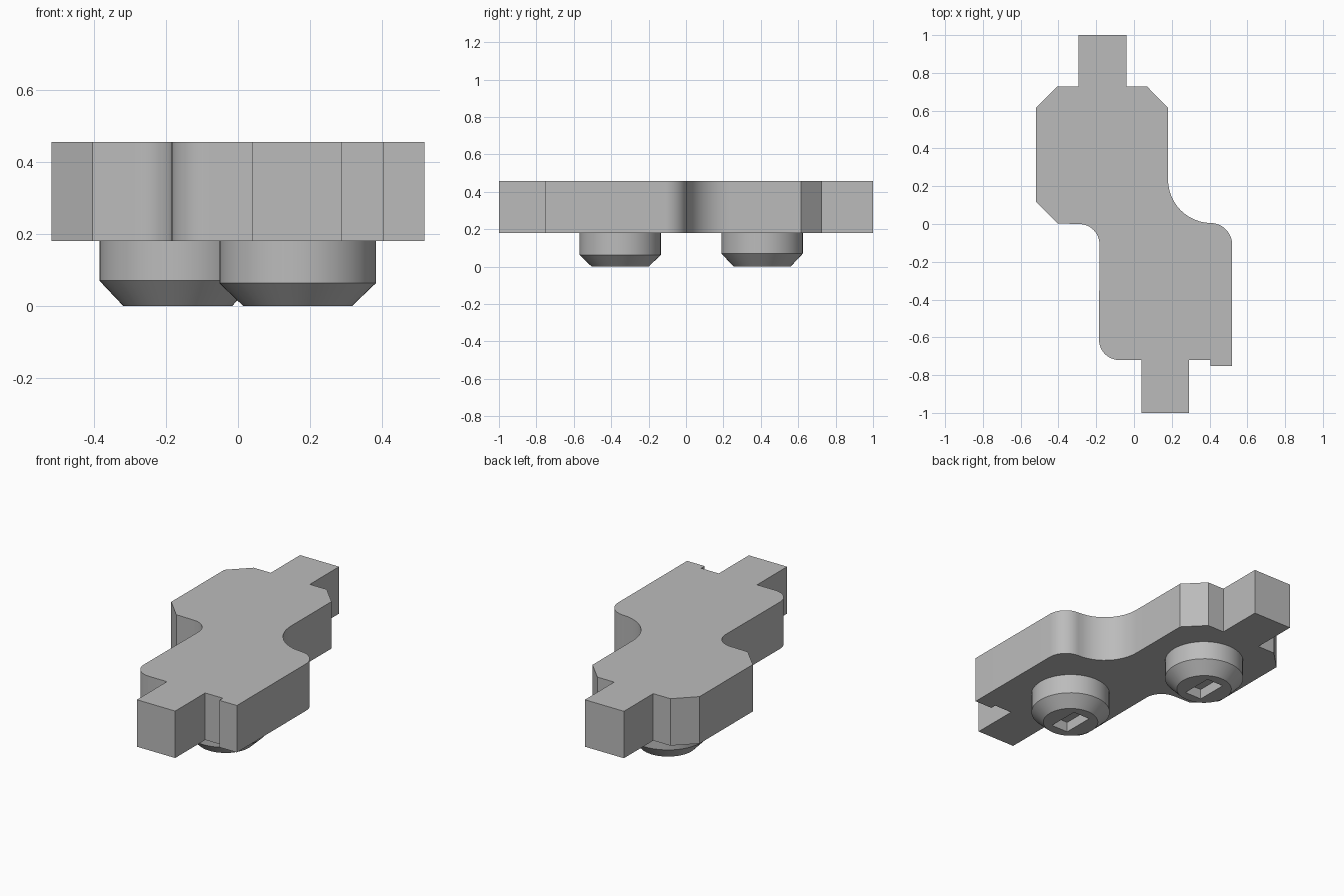
import bpy, bmesh, math
from mathutils import Vector

if "Cube" in bpy.data.objects:
    bpy.data.objects.remove(bpy.data.objects["Cube"], do_unlink=True)

gray = bpy.data.materials.new("plain gray")
gray.use_nodes = True
COLOR = (0.5, 0.5, 0.5, 1)
gray.diffuse_color = COLOR
gray.node_tree.nodes["Principled BSDF"].inputs["Base Color"].default_value = COLOR

BASE, TOP = 0.18, 0.457


def make_object(name, bm):
    bmesh.ops.recalc_face_normals(bm, faces=bm.faces)
    mesh = bpy.data.meshes.new(name)
    bm.to_mesh(mesh)
    bm.free()
    mesh.materials.append(gray)
    obj = bpy.data.objects.new(name, mesh)
    bpy.context.collection.objects.link(obj)
    return obj


def smooth(obj):
    bpy.ops.object.select_all(action='DESELECT')
    obj.select_set(True)
    bpy.context.view_layer.objects.active = obj
    bpy.ops.object.shade_smooth_by_angle(angle=math.radians(25))


def arc(cx, cy, r, start, end, steps=12):
    angles = [math.radians(start + (end - start) * i / steps) for i in range(steps + 1)]
    return [(cx + r * math.cos(a), cy + r * math.sin(a)) for a in angles]


# Plate: outline of two offset blocks with end tabs, extruded upward
outline = [(-0.04, 0.727), (-0.04, 1), (-0.295, 1), (-0.295, 0.727),
           (-0.407, 0.727), (-0.52, 0.615), (-0.52, 0.12), (-0.405, 0.003)]
outline += arc(-0.29, -0.107, 0.107, 90, 0)
outline += arc(-0.078, -0.613, 0.107, 180, 270)
outline += [(0.04, -0.72), (0.04, -1), (0.29, -1), (0.29, -0.72),
            (0.405, -0.72), (0.405, -0.753), (0.52, -0.753)]
outline += arc(0.405, -0.11, 0.115, 0, 90)
outline += arc(0.41, 0.235, 0.23, 270, 180)
outline += [(0.18, 0.615), (0.07, 0.727)]

bm = bmesh.new()
face = bm.faces.new([bm.verts.new((x, y, BASE)) for x, y in outline])
side = bmesh.ops.extrude_face_region(bm, geom=[face], use_keep_orig=True)
raised = [v for v in side["geom"] if isinstance(v, bmesh.types.BMVert)]
bmesh.ops.translate(bm, verts=raised, vec=(0, 0, TOP - BASE))
plate = make_object("plate", bm)
smooth(plate)


def stud(name, x, y, bevel_z):
    # Round foot with a tapered lower rim
    bm = bmesh.new()
    rings = []
    for r, z in ((0.152, 0), (0.218, bevel_z), (0.218, BASE)):
        rings.append([bm.verts.new((px, py, z)) for px, py in arc(x, y, r, 0, 360, 48)[:-1]])
    for low, high in zip(rings, rings[1:]):
        for i in range(48):
            j = (i + 1) % 48
            bm.faces.new((low[i], low[j], high[j], high[i]))
    bm.faces.new(rings[0])
    bm.faces.new(rings[-1])
    obj = make_object(name, bm)

    # Rectangular socket cut into the underside
    bm = bmesh.new()
    bmesh.ops.create_cube(bm, size=1)
    bmesh.ops.scale(bm, verts=bm.verts, vec=(0.11, 0.19, 0.12))
    bmesh.ops.translate(bm, verts=bm.verts, vec=Vector((x, y, 0)))
    cutter = make_object(name + "_socket_cutter", bm)
    cutter.hide_render = True
    mod = obj.modifiers.new("socket", 'BOOLEAN')
    mod.operation = 'DIFFERENCE'
    mod.solver = 'EXACT'
    mod.object = cutter
    smooth(obj)
    bpy.ops.object.modifier_move_to_index(modifier="socket", index=0)
    bpy.ops.object.modifier_apply(modifier="socket")
    bpy.data.objects.remove(cutter, do_unlink=True)


stud("front_stud", 0.166, -0.352, 0.063)
stud("back_stud", -0.168, 0.407, 0.07)
